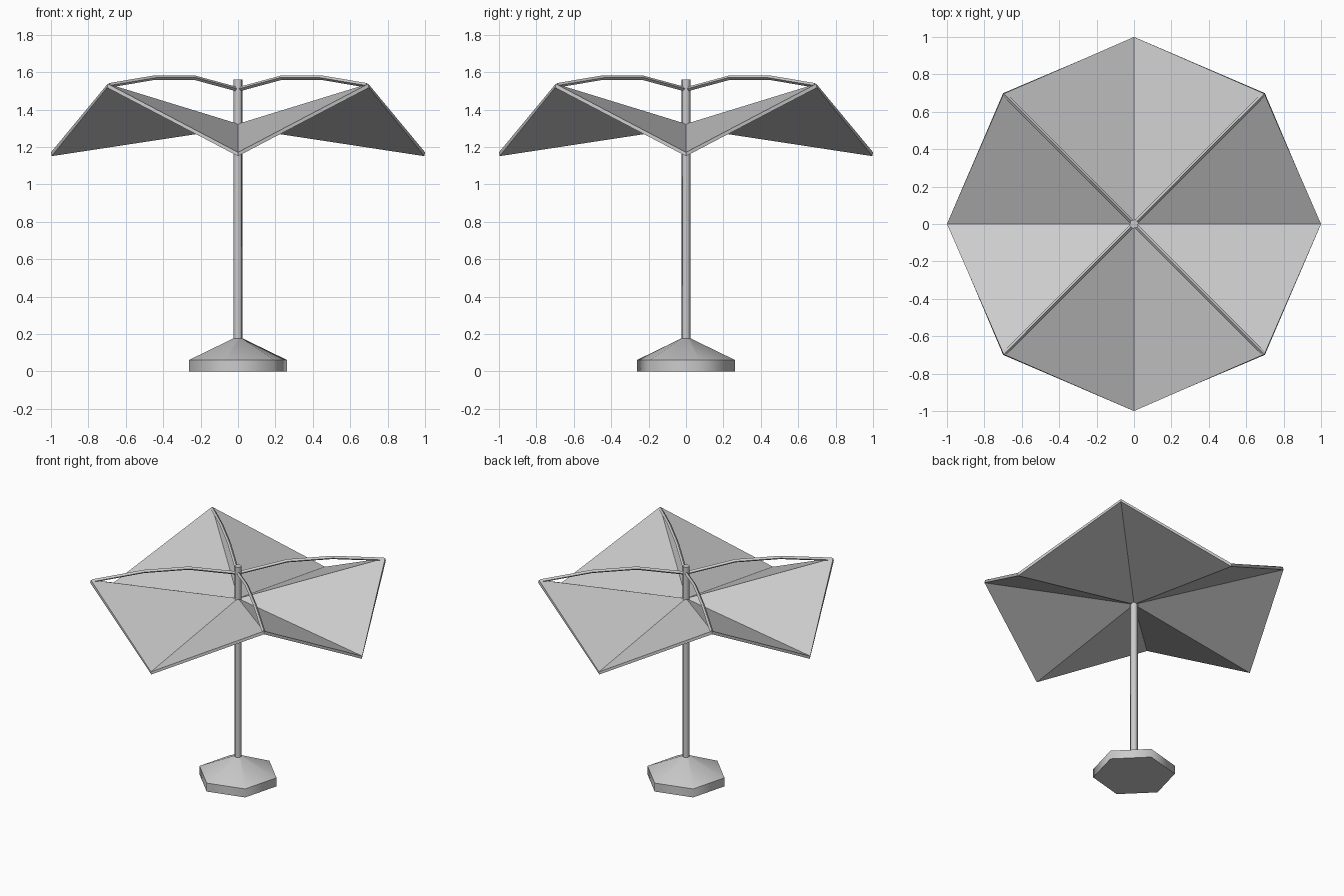
import bpy, bmesh
from math import sin, cos, radians

if "Cube" in bpy.data.objects:
    bpy.data.objects.remove(bpy.data.objects["Cube"])


def mesh_object(name, bm):
    bmesh.ops.recalc_face_normals(bm, faces=bm.faces)
    mesh = bpy.data.meshes.new(name)
    bm.to_mesh(mesh)
    bm.free()
    obj = bpy.data.objects.new(name, mesh)
    bpy.context.collection.objects.link(obj)
    return obj


def hex_lathe(name, profile):
    """Capped six-sided solid from (radius, z) rings, one corner at 15 degrees."""
    bm = bmesh.new()
    rings = [[bm.verts.new((r * cos(radians(15 + 60 * i)), r * sin(radians(15 + 60 * i)), z))
              for i in range(6)] for r, z in profile]
    for low, high in zip(rings, rings[1:]):
        for i in range(6):
            j = (i + 1) % 6
            bm.faces.new((low[i], low[j], high[j], high[i]))
    bm.faces.new(rings[0][::-1])
    bm.faces.new(rings[-1])
    obj = mesh_object(name, bm)
    bpy.ops.object.select_all(action='DESELECT')
    obj.select_set(True)
    bpy.context.view_layer.objects.active = obj
    bpy.ops.object.shade_smooth_by_angle(angle=radians(60.8))
    return obj


# weighted foot and pole
hex_lathe("base", [(0.27, 0), (0.27, 0.062), (0.025, 0.177)])
hex_lathe("pole", [(0.025, 0.15), (0.025, 1.56)])

# folded canopy: low corners on the axes, high corners on the diagonals
bm = bmesh.new()
hub = bm.verts.new((0, 0, 1.324))
rim = []
for i in range(8):
    r, z = (0.985, 1.538) if i % 2 else (1.0, 1.172)
    a = radians(45 * i)
    rim.append(bm.verts.new((r * cos(a), r * sin(a), z)))
for i in range(8):
    bm.faces.new((hub, rim[i], rim[(i + 1) % 8]))
canopy = mesh_object("canopy", bm)
solid = canopy.modifiers.new("thickness", 'SOLIDIFY')
solid.thickness = 0.021
solid.offset = -1

# bowed ribs from the pole to each high corner
path = [(0.0, 1.508), (0.33, 1.571), (0.63, 1.571), (0.975, 1.53)]
for k in range(4):
    a = radians(45 + 90 * k)
    curve = bpy.data.curves.new(f"rib_{k + 1}", 'CURVE')
    curve.dimensions = '3D'
    curve.bevel_depth = 0.012
    curve.bevel_resolution = 0
    curve.use_fill_caps = True
    spline = curve.splines.new('POLY')
    spline.points.add(len(path) - 1)
    for p, (r, z) in zip(spline.points, path):
        p.co = (r * cos(a), r * sin(a), z, 1)
    spline.use_smooth = False
    bpy.context.collection.objects.link(bpy.data.objects.new(f"rib_{k + 1}", curve))
